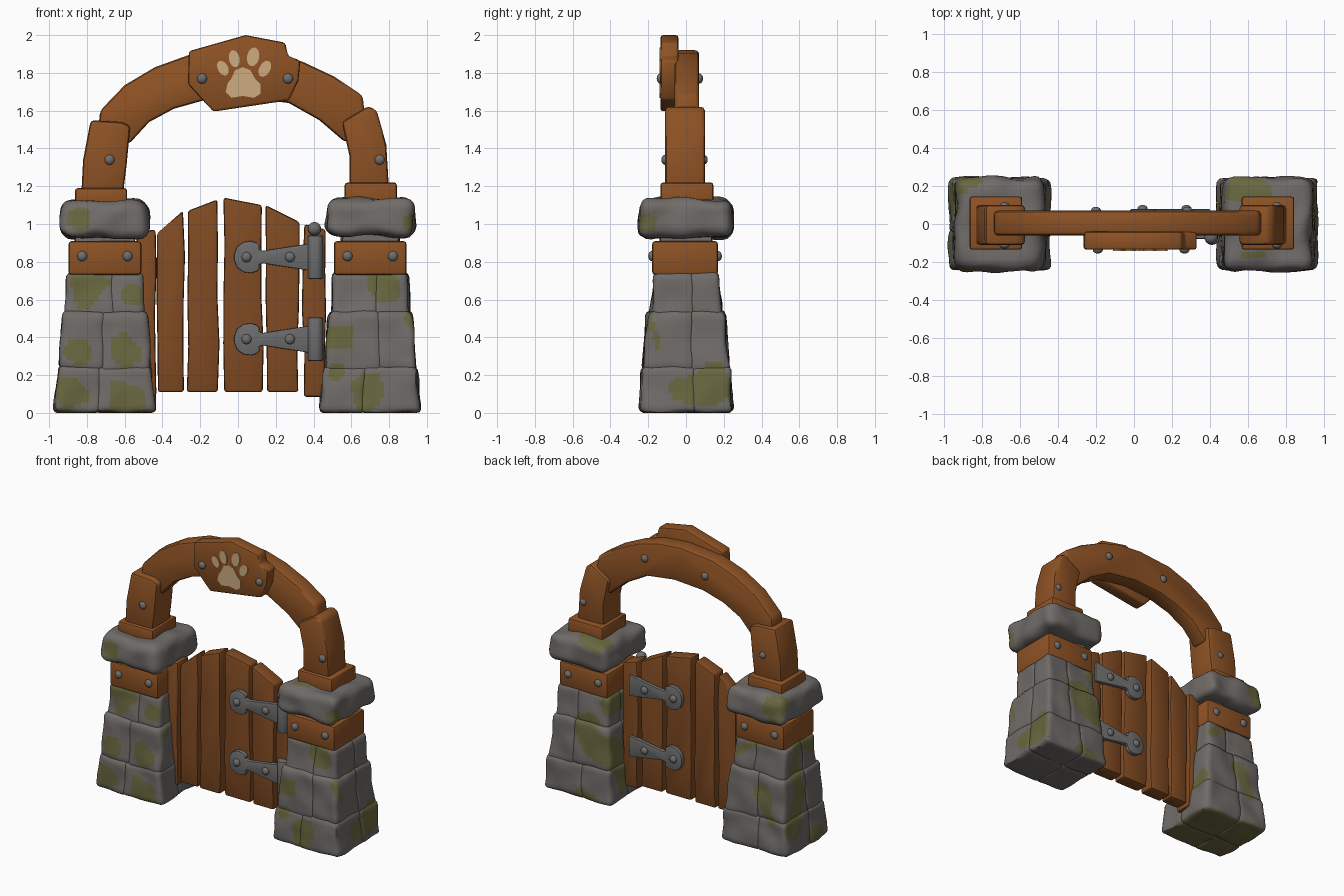
import bpy, bmesh, math, random
from mathutils import Vector, Matrix, noise

random.seed(4)
if "Cube" in bpy.data.objects:
    bpy.data.objects.remove(bpy.data.objects["Cube"])


def material(name, r, g, b):
    m = bpy.data.materials.new(name)
    m.use_nodes = True
    m.diffuse_color = (r, g, b, 1)
    node = next(n for n in m.node_tree.nodes if n.type == 'BSDF_PRINCIPLED')
    node.inputs["Base Color"].default_value = (r, g, b, 1)
    node.inputs["Roughness"].default_value = 0.9
    return m


WOOD = material("warm wood", 0.27, 0.085, 0.018)
GATE_WOOD = material("gate wood", 0.22, 0.07, 0.016)
STONE = material("grey stone", 0.16, 0.148, 0.14)
MOSS = material("moss", 0.14, 0.135, 0.05)
METAL = material("dull metal", 0.155, 0.155, 0.155)
PAINT = material("cream paint", 0.62, 0.41, 0.22)


def finish(name, bm, *mats, angle=40):
    bmesh.ops.recalc_face_normals(bm, faces=bm.faces)
    mesh = bpy.data.meshes.new(name)
    bm.to_mesh(mesh)
    bm.free()
    for m in mats:
        mesh.materials.append(m)
    ob = bpy.data.objects.new(name, mesh)
    bpy.context.collection.objects.link(ob)
    bpy.ops.object.select_all(action='DESELECT')
    ob.select_set(True)
    bpy.context.view_layer.objects.active = ob
    bpy.ops.object.shade_smooth_by_angle(angle=math.radians(angle))
    return ob


def bevel_sharp(bm, width):
    edges = [e for e in bm.edges if len(e.link_faces) == 2 and e.calc_face_angle() > 0.6]
    bmesh.ops.bevel(bm, geom=edges, offset=width, segments=2, profile=0.5,
                    affect='EDGES', clamp_overlap=True)


def slab(name, outline, y0, y1, mat, bevel=0.0):
    """Outline in x and z, extruded from y0 to y1."""
    bm = bmesh.new()
    face = bm.faces.new([bm.verts.new((x, y0, z)) for x, z in outline])
    ext = bmesh.ops.extrude_face_region(bm, geom=[face])["geom"]
    for v in ext:
        if isinstance(v, bmesh.types.BMVert):
            v.co.y = y1
    bmesh.ops.recalc_face_normals(bm, faces=bm.faces)
    if bevel:
        bevel_sharp(bm, bevel)
    return finish(name, bm, mat)


def box(name, x0, x1, y0, y1, z0, z1, mat, bevel):
    return slab(name, [(x0, z0), (x1, z0), (x1, z1), (x0, z1)], y0, y1, mat, bevel)


def bolt(name, x, y, z, r=0.027):
    bm = bmesh.new()
    bmesh.ops.create_uvsphere(bm, u_segments=14, v_segments=8, radius=r)
    for v in bm.verts:
        v.co = (v.co.x + x, v.co.y * 0.75 + y, v.co.z + z)
    finish(name, bm, METAL, angle=80)


# Moss patches on the front, as x, z, radius; noise decides elsewhere
SPOTS = [(-.8, .67, .1), (-.57, .63, .06), (-.6, .33, .08), (-.85, .32, .07), (-.88, .1, .08),
         (-.6, .07, .09), (.78, .66, .09), (.53, .4, .07), (.68, .1, .1), (.52, .22, .05),
         (.93, .5, .05), (-.84, 1.03, .06), (.9, 1.0, .04)]


def mossy(p, normal):
    wobble = noise.noise(p * 9)
    if normal.z < -0.7 and p.z < 0.05:
        return p.x < 0
    if normal.y < -0.4 or p.y < -0.17:
        return any(math.hypot(p.x - x, p.z - z) < r * (1 + 0.5 * wobble) for x, z, r in SPOTS)
    limit = 0.2 if p.z < 0.8 else 0.36
    return noise.noise(p * 4 + Vector((3, 1, 7))) + 0.1 * wobble > limit


def stone(name, low, high, round_r, cuts, axis_x=0.0, taper=(1, 1), rough=0.014):
    """Rounded, slightly lumpy block that narrows towards a pillar axis."""
    low, high = Vector(low), Vector(high)
    mid, half = (low + high) / 2, (high - low) / 2
    bm = bmesh.new()
    bmesh.ops.create_cube(bm, size=2)
    bmesh.ops.subdivide_edges(bm, edges=bm.edges[:], cuts=cuts, use_grid_fill=True)
    for v in bm.verts:
        p = Vector([v.co[i] * half[i] for i in range(3)])
        inner = Vector([max(-half[i] + round_r, min(half[i] - round_r, p[i])) for i in range(3)])
        d = p - inner
        if d.length > round_r:
            p = inner + d.normalized() * round_r
        t = (p.z + half.z) / (2 * half.z)
        p += mid
        p.x = axis_x + (p.x - axis_x) * (1 + (taper[0] - 1) * t)
        p.y *= 1 + (taper[1] - 1) * t
        p += noise.noise_vector(p * 7) * rough
        p.z = max(p.z, 0)
        v.co = p
    bm.normal_update()
    for f in bm.faces:
        f.material_index = int(mossy(f.calc_center_median(), f.normal))
    finish(name, bm, STONE, MOSS)


# Stone pillars: three courses of four blocks, with a core and a cap
COURSES = [(0, .25, .27, .245, .91, .95), (.23, .54, .243, .23, .91, .89),
           (.52, .745, .21, .19, .95, .88)]
for side, cx in (("right", -0.705), ("left", 0.7)):
    for n, (z0, z1, hx, hy, tx, ty) in enumerate(COURSES):
        sx, sy = random.uniform(-.07, .07), random.uniform(-.05, .05)
        for i, (x0, x1) in enumerate(((-hx, sx + .015), (sx - .015, hx))):
            for j, (y0, y1) in enumerate(((-hy, sy + .015), (sy - .015, hy))):
                drop = random.uniform(0, 0.025) if n else 0
                stone(f"{side}_pillar_stone_{n}_{i}{j}", (cx + x0, y0, z0 - drop),
                      (cx + x1, y1, z1), 0.03, 11, cx, (tx, ty))
    stone(f"{side}_pillar_core", (cx - .16, -.14, .05), (cx + .16, .14, 1.0), 0.02, 3, cx)
    lift = 0 if cx < 0 else 0.01
    stone(f"{side}_pillar_cap", (cx - .235, -.25, .925 + lift), (cx + .235, .25, 1.125 + lift),
          0.06, 15, cx, (.97, .97), 0.02)

    # Wooden band with bolts, and the footing of the arch
    box(f"{side}_band", cx - .193, cx + .193, -.18, .17, .73, .91, WOOD, 0.018)
    for bx in (-.12, .12):
        for by in (-.18, .17):
            bolt(f"{side}_band_bolt", cx + bx, by, .83)
    fx = cx - .02 if cx < 0 else cx + .003
    box(f"{side}_arch_footing", fx - .138, fx + .138, -.135, .145, 1.08, 1.19 + lift * 3, WOOD, 0.015)

# Arch posts and curved beam
slab("right_arch_post", [(-.83, 1.15), (-.61, 1.15), (-.59, 1.31), (-.57, 1.52), (-.62, 1.54),
                         (-.78, 1.55), (-.82, 1.34)], -.11, .1, WOOD, 0.02)
slab("left_arch_post", [(.59, 1.17), (.8, 1.17), (.785, 1.42), (.735, 1.6), (.69, 1.625),
                        (.55, 1.54), (.59, 1.36)], -.11, .1, WOOD, 0.02)
BEAM = [(-.74, 1.5), (-.73, 1.6), (-.6, 1.735), (-.44, 1.83), (-.26, 1.895), (0, 1.92),
        (.18, 1.905), (.34, 1.86), (.51, 1.78), (.66, 1.68), (.68, 1.5), (.57, 1.43),
        (.43, 1.55), (.27, 1.64), (.05, 1.67), (-.18, 1.655), (-.34, 1.61), (-.47, 1.54),
        (-.58, 1.42)]
slab("arch_beam", BEAM, -.06, .07, WOOD, 0.022)
for x in (-.68, .75):
    bolt("arch_post_bolt", x, -.11, 1.34)
    bolt("arch_post_back_bolt", x, .097, 1.34, 0.024)
for x in (-.2, .28):
    bolt("arch_back_bolt", x, .07, 1.77)

# Sign board with the painted paw
slab("sign_board", [(-.26, 1.915), (.04, 2.0), (.25, 1.96), (.265, 1.89), (.33, 1.865), (.32, 1.76),
                    (.27, 1.655), (-.13, 1.595), (-.2, 1.67), (-.265, 1.74)], -.135, -.04, WOOD, 0.014)
for x in (-.19, .265):
    bolt("sign_bolt", x, -.135, 1.77)
slab("paw_pad", [(-.015, 1.815), (.025, 1.83), (.065, 1.815), (.09, 1.77), (.12, 1.74), (.12, 1.69),
                 (.085, 1.668), (.025, 1.678), (-.035, 1.668), (-.065, 1.7), (-.055, 1.745),
                 (-.035, 1.77)], -.141, -.133, PAINT)
for x, z, rx, rz, tilt in ((-.08, 1.825, .027, .042, .5), (-.02, 1.875, .028, .046, .2),
                           (.08, 1.885, .032, .05, -.2), (.142, 1.822, .029, .046, -.5)):
    turn = Matrix.Rotation(tilt, 2)
    ring = [turn @ Vector((rx * math.cos(a), rz * math.sin(a)))
            for a in (k * math.tau / 16 for k in range(16))]
    slab("paw_toe", [(x + p.x, z + p.y) for p in ring], -.141, -.133, PAINT)

# Gate planks: left, right, bottom, top left, top right, half thickness
PLANKS = [(-.54, -.437, .09, .96, .97, .065), (-.43, -.285, .11, .95, 1.07, .05),
          (-.265, -.105, .11, 1.07, 1.13, .055), (-.075, .13, .11, 1.14, 1.1, .05),
          (.15, .32, .11, 1.1, 1.01, .055), (.345, .46, .085, 1.0, .97, .06)]
for n, (x0, x1, z0, za, zb, t) in enumerate(PLANKS):
    rails = []
    for x, top in ((x0, za), (x1, zb)):
        rails.append([(x + random.uniform(-.007, .007), z0 + (top - z0) * k / 4) for k in range(5)])
    slab(f"gate_plank_{n + 1}", rails[0] + rails[1][::-1], -t, t, GATE_WOOD, 0.014)

# Strap hinges on both faces, with pins in front
STRAP = [(.4, -.075), (.4, .075), (.13, .033), (.11, .04), (.115, .06), (.1, .075), (.07, .085),
         (.03, .08), (-.005, .055), (-.02, .015), (-.02, -.015), (-.005, -.055), (.03, -.08),
         (.07, -.085), (.1, -.075), (.115, -.06), (.11, -.04), (.13, -.033)]
for name, zc in (("upper", .825), ("lower", .39)):
    outline = [(x, z + zc) for x, z in STRAP]
    for face, s in (("front", -1), ("back", 1)):
        slab(f"{name}_{face}_strap", outline, s * .045, s * .078, METAL, 0.005)
        for x in (.045, .275):
            bolt(f"{name}_{face}_strap_bolt", x, s * .08, zc)
    bm = bmesh.new()
    bmesh.ops.create_cone(bm, cap_ends=True, segments=16, radius1=.04, radius2=.04, depth=.23,
                          matrix=Matrix.Translation((.41, -.07, zc)))
    bevel_sharp(bm, 0.008)
    if name == "upper":
        bmesh.ops.create_uvsphere(bm, u_segments=14, v_segments=8, radius=.036,
                                  matrix=Matrix.Translation((.405, -.07, .975)))
    finish(f"{name}_hinge_pin", bm, METAL)
